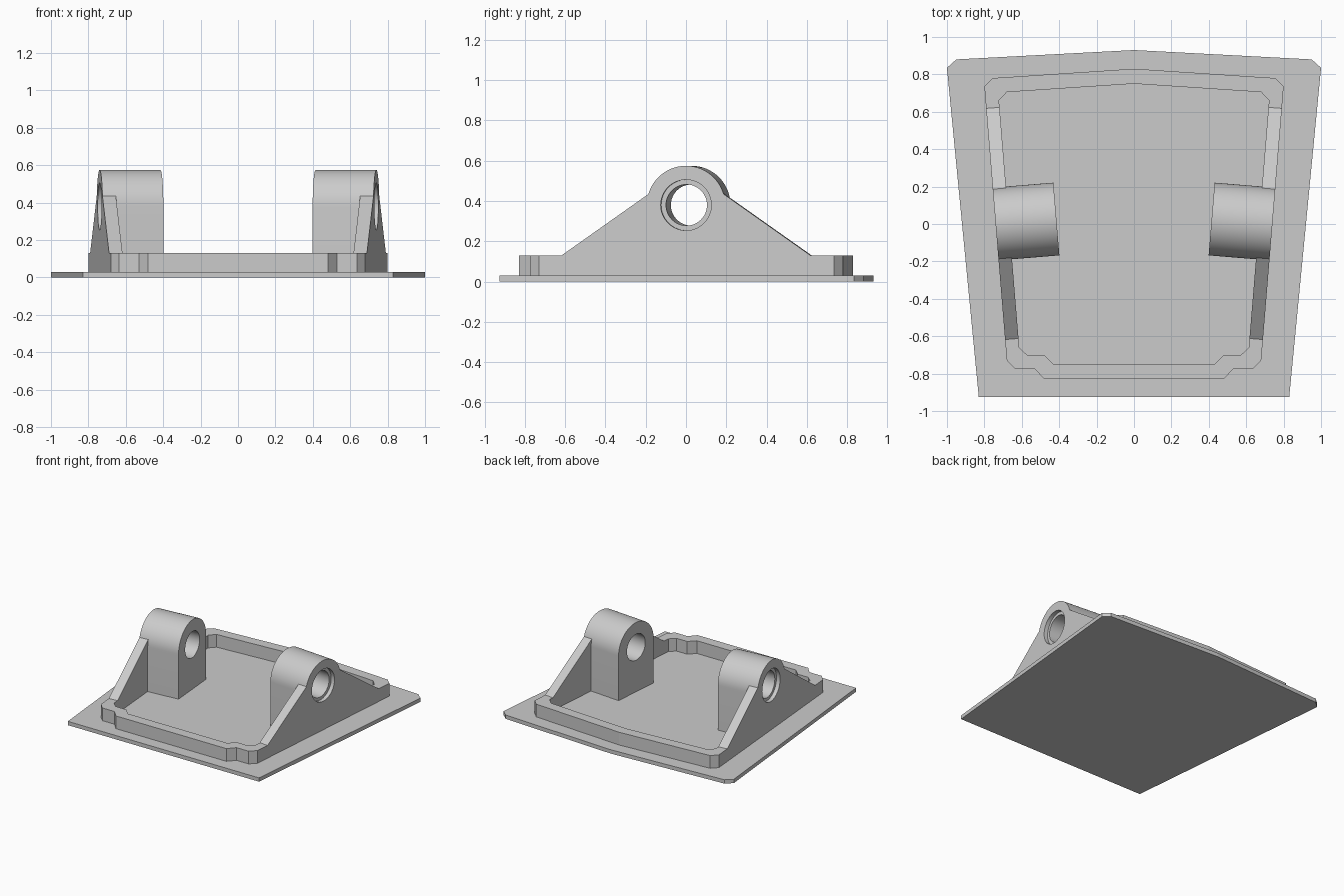
import bpy, bmesh, math
from mathutils import Matrix

if "Cube" in bpy.data.objects:
    bpy.data.objects.remove(bpy.data.objects["Cube"], do_unlink=True)

grey = bpy.data.materials.new("light_grey")
grey.use_nodes = True
GREY = (0.6, 0.6, 0.6, 1)
grey.diffuse_color = GREY
grey.node_tree.nodes["Principled BSDF"].inputs["Base Color"].default_value = GREY

FLOOR, RIM_TOP = 0.03, 0.13
PIN_Z, BOSS_R, BOSS_LEN, WALL = 0.38, 0.195, 0.326, 0.072
TAPER = math.atan(0.082)
# Side frame: x runs inward from the outer wall, y along the wall, z up
SIDE = Matrix.Translation((0.74, 0, 0)) @ Matrix.Rotation(-TAPER, 4, 'Z') @ Matrix.Scale(-1, 4, (1, 0, 0))


def make_object(name, bm):
    bmesh.ops.recalc_face_normals(bm, faces=bm.faces)
    mesh = bpy.data.meshes.new(name)
    bm.to_mesh(mesh)
    bm.free()
    mesh.materials.append(grey)
    obj = bpy.data.objects.new(name, mesh)
    bpy.context.collection.objects.link(obj)
    return obj


def prism(bm, points, offset):
    """Extrude a closed outline along an offset vector."""
    face = bm.faces.new([bm.verts.new(p) for p in points])
    new = bmesh.ops.extrude_face_region(bm, geom=[face])["geom"]
    # the starting face stays as the cap
    bmesh.ops.translate(bm, vec=offset, verts=[v for v in new if isinstance(v, bmesh.types.BMVert)])
    if not face.is_valid:
        return
    bm.normal_update()


def mirrored(half):
    """Complete a half outline, given from the back centre to the front."""
    return half + [(-x, y) for x, y in reversed(half) if x > 0]


def side_prism(name, outline, start, end):
    bm = bmesh.new()
    prism(bm, [(start, y, z) for y, z in outline], (end - start, 0, 0))
    bm.transform(SIDE)
    return make_object(name, bm)


def circle(radius, n=64):
    return [(radius * math.cos(2 * math.pi * i / n),
             PIN_Z + radius * math.sin(2 * math.pi * i / n)) for i in range(n)]


def activate(obj):
    bpy.ops.object.select_all(action='DESELECT')
    obj.select_set(True)
    bpy.context.view_layer.objects.active = obj


def mirror_across(obj):
    mod = obj.modifiers.new("mirror", 'MIRROR')
    mod.use_axis[0] = True
    mod.use_mirror_merge = False


# Base plate
plate = mirrored([(0, 0.93), (0.95, 0.88), (1, 0.835), (0.83, -0.925)])
bm = bmesh.new()
prism(bm, [(x, y, 0) for x, y in plate], (0, 0, FLOOR))
make_object("base_plate", bm)

# Raised rim: matching outer and inner outlines joined as a ring
outer = mirrored([(0, 0.83), (0.755, 0.78), (0.80, 0.735), (0.68, -0.73),
                  (0.635, -0.775), (0.53, -0.775), (0.48, -0.83)])
inner = mirrored([(0, 0.75), (0.68, 0.705), (0.722, 0.66), (0.615, -0.66),
                  (0.572, -0.70), (0.48, -0.70), (0.43, -0.75)])
bm = bmesh.new()
rings = [[bm.verts.new((x, y, z)) for x, y in loop]
         for loop, z in ((outer, FLOOR), (outer, RIM_TOP), (inner, RIM_TOP), (inner, FLOOR))]
count = len(outer)
for a, b in zip(rings, rings[1:] + rings[:1]):
    for i in range(count):
        j = (i + 1) % count
        bm.faces.new((a[i], a[j], b[j], b[i]))
make_object("rim", bm)

# Pin boss with round top
arc = [(BOSS_R * math.cos(math.pi * i / 32), PIN_Z + BOSS_R * math.sin(math.pi * i / 32))
       for i in range(33)]
boss = side_prism("pin_boss", [(BOSS_R, FLOOR)] + arc + [(-BOSS_R, FLOOR)], 0, BOSS_LEN)

# Through bore and outer counterbore
for name, radius, start, end in (("bore_cutter", 0.102, -0.1, BOSS_LEN + 0.1),
                                 ("counterbore_cutter", 0.126, -0.1, 0.03)):
    cutter = side_prism(name, circle(radius), start, end)
    cutter.hide_render = True
    mod = boss.modifiers.new(name, 'BOOLEAN')
    mod.operation = 'DIFFERENCE'
    mod.solver = 'EXACT'
    mod.object = cutter
    activate(boss)
    bpy.ops.object.modifier_apply(modifier=name)
    bpy.data.objects.remove(cutter, do_unlink=True)
activate(boss)
bpy.ops.object.shade_smooth_by_angle(angle=math.radians(30))
mirror_across(boss)

# Sloping gussets in front of and behind each boss
for name, s in (("front_gusset", -1), ("back_gusset", 1)):
    outline = [(s * 0.62, RIM_TOP), (s * 0.184, 0.437), (s * 0.184, RIM_TOP)]
    mirror_across(side_prism(name, outline, 0, WALL))
